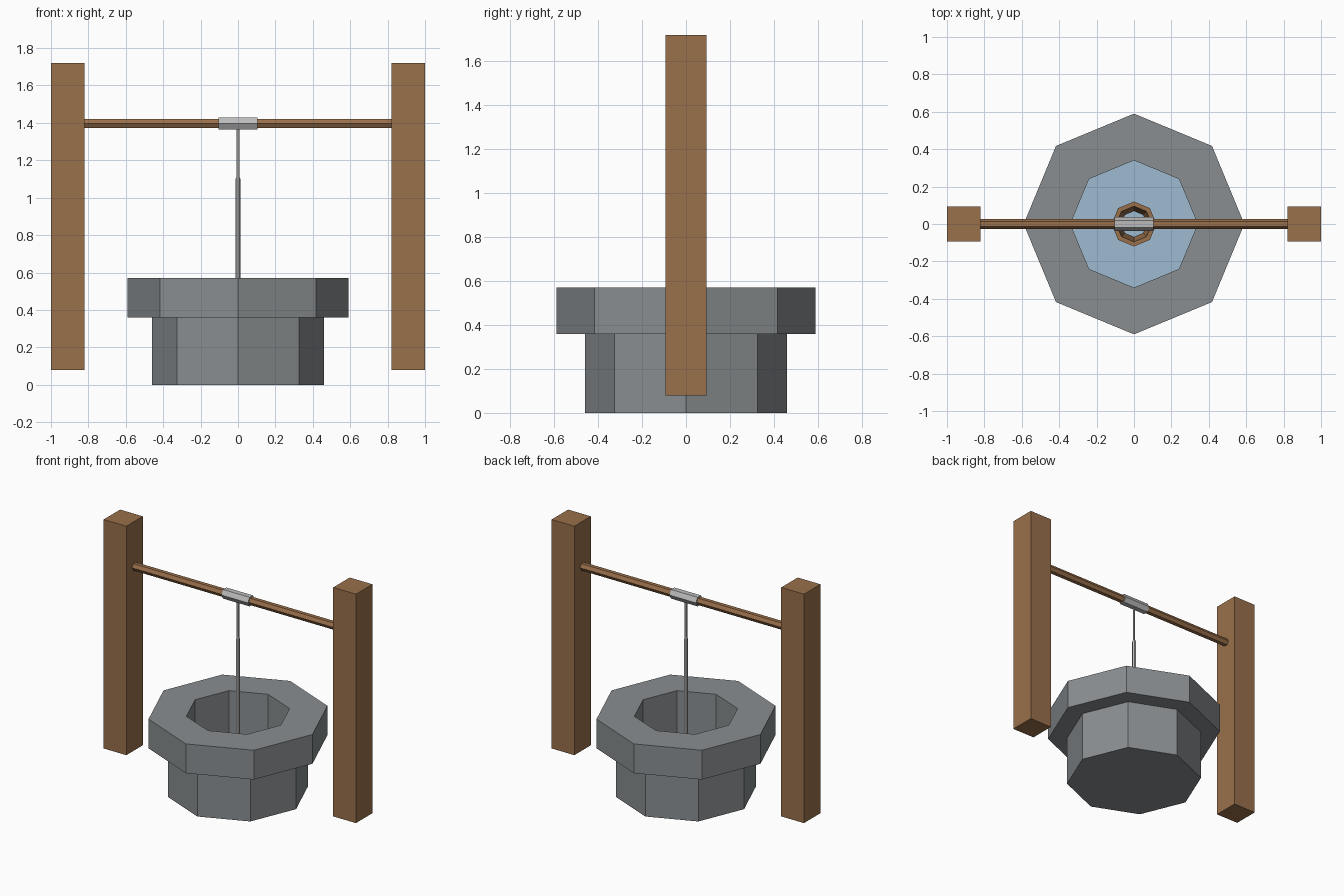
import bpy
from math import cos, sin, pi

if "Cube" in bpy.data.objects:
    bpy.data.objects.remove(bpy.data.objects["Cube"])


def material(name, rgb):
    m = bpy.data.materials.new(name)
    m.diffuse_color = (*rgb, 1)
    m.use_nodes = True
    m.node_tree.nodes["Principled BSDF"].inputs["Base Color"].default_value = m.diffuse_color
    return m


wood = material("wood", (0.32, 0.16, 0.07))
blue = material("water_blue", (0.34, 0.50, 0.64))
pale = material("pale_grey", (0.5, 0.5, 0.5))
stone = material("stone_grey", (0.25, 0.27, 0.28))


def finish(name, verts, faces, mat):
    me = bpy.data.meshes.new(name)
    me.from_pydata(verts, [], faces)
    me.materials.append(mat)
    ob = bpy.data.objects.new(name, me)
    bpy.context.collection.objects.link(ob)
    return ob


def turned(name, profile, sides, mat):
    """Spin a bottom-to-outside-to-inside (radius, z) profile, capping both ends."""
    verts = [(r * cos(2 * pi * i / sides), r * sin(2 * pi * i / sides), z)
             for r, z in profile for i in range(sides)]
    faces = []
    for k in range(len(profile) - 1):
        for i in range(sides):
            a, b = k * sides + i, k * sides + (i + 1) % sides
            faces.append((a, b, b + sides, a + sides))
    last = (len(profile) - 1) * sides
    faces.append(tuple(reversed(range(sides))))
    faces.append(tuple(range(last, last + sides)))
    return finish(name, verts, faces, mat)


def crossbar(name, radius, half, z, mat):
    """Hexagonal bar along x with its corners pointing along y."""
    ob = turned(name, [(radius, -half), (radius, half)], 6, mat)
    for v in ob.data.vertices:
        x, y, h = v.co
        v.co = (h, x, y + z)
    return ob


# Stone well: octagonal base, overhanging rim and hollow shaft
turned("well_wall", [(0.46, 0), (0.46, 0.36), (0.59, 0.36), (0.59, 0.57),
                     (0.34, 0.57), (0.34, 0.06)], 8, stone)

# Water surface in the shaft
finish("water", [(0.34 * cos(i * pi / 4), 0.34 * sin(i * pi / 4), 0.13) for i in range(8)],
       [tuple(range(8))], blue)

# Bucket with its own water
turned("bucket", [(0.085, 0.09), (0.12, 0.29), (0.095, 0.29), (0.066, 0.12)], 8, wood)
finish("bucket_water", [(0.07 * cos(i * pi / 4), 0.07 * sin(i * pi / 4), 0.145) for i in range(8)],
       [tuple(range(8))], blue)
crossbar("bucket_handle", 0.012, 0.105, 0.275, pale)

# Posts
for side, x in (("left", -0.91), ("right", 0.91)):
    bpy.ops.mesh.primitive_cube_add(size=1, location=(x, 0, 0.90))
    post = bpy.context.object
    post.name = side + "_post"
    post.scale = (0.18, 0.186, 1.64)
    post.data.materials.append(wood)

# Axle, rope coil and hanging rope
crossbar("axle", 0.028, 0.83, 1.397, wood)
crossbar("rope_coil", 0.0375, 0.105, 1.397, pale)
turned("rope", [(0.013, 0.27), (0.013, 1.10), (0.009, 1.11), (0.009, 1.39)], 6, pale)
